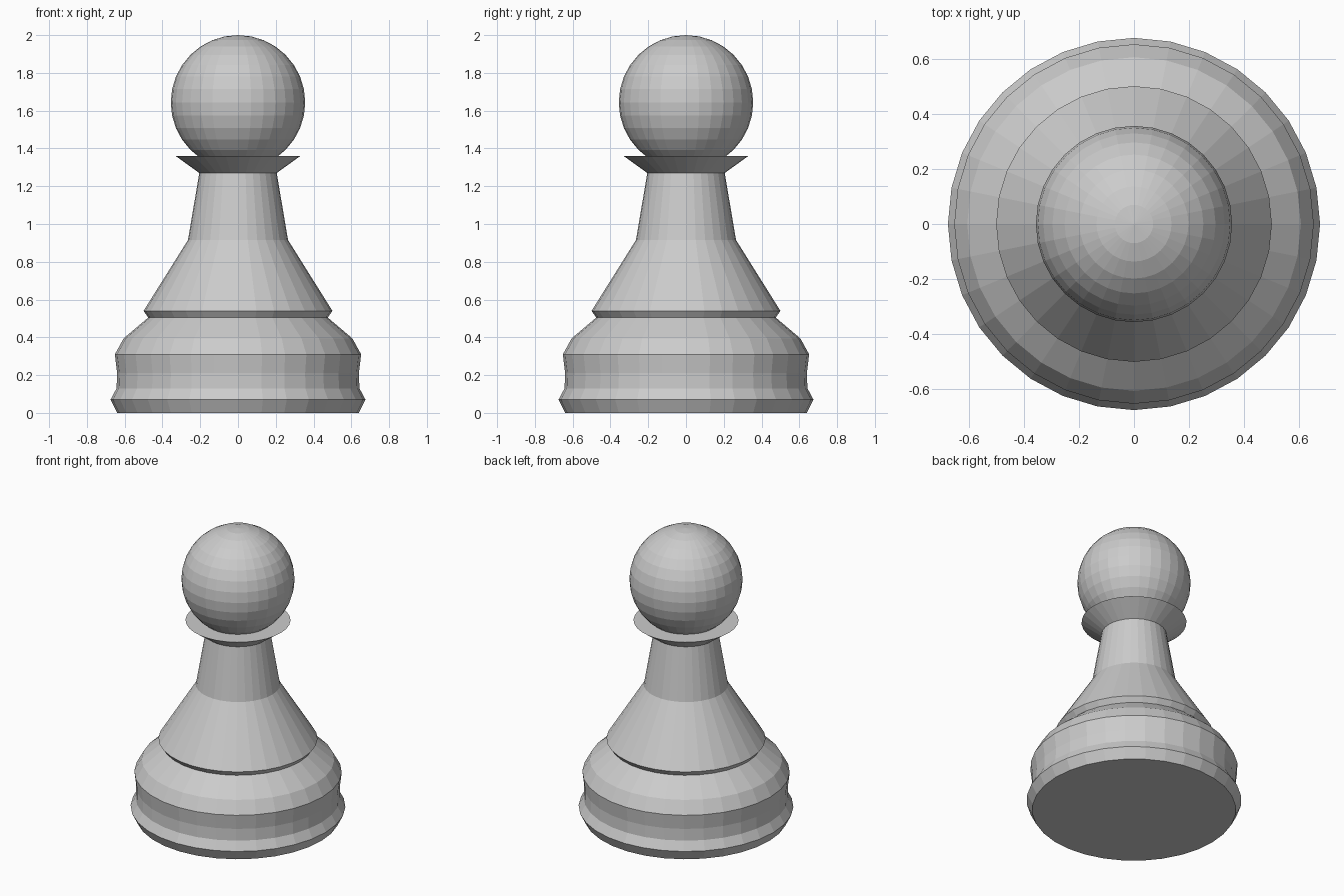
import bpy, bmesh, math
from mathutils import Matrix

if "Cube" in bpy.data.objects:
    bpy.data.objects.remove(bpy.data.objects["Cube"])

SIDES = 32


def finish(name, bm):
    bmesh.ops.recalc_face_normals(bm, faces=bm.faces)
    mesh = bpy.data.meshes.new(name)
    bm.to_mesh(mesh)
    bm.free()
    obj = bpy.data.objects.new(name, mesh)
    bpy.context.collection.objects.link(obj)
    return obj


def lathe(name, profile):
    """Stack rings of (radius, height) and cap both ends."""
    bm = bmesh.new()
    rings = []
    for r, z in profile:
        rings.append([bm.verts.new((r * math.cos(2 * math.pi * i / SIDES),
                                    r * math.sin(2 * math.pi * i / SIDES), z))
                      for i in range(SIDES)])
    for low, high in zip(rings, rings[1:]):
        for i in range(SIDES):
            j = (i + 1) % SIDES
            bm.faces.new((low[i], low[j], high[j], high[i]))
    bm.faces.new(rings[0][::-1])
    bm.faces.new(rings[-1])
    return finish(name, bm)


# Body: foot, waist band, shoulder, skirt, neck and flared collar
lathe("pawn_body", [
    (0.64, 0.0), (0.675, 0.07), (0.643, 0.13), (0.64, 0.21),
    (0.652, 0.31), (0.605, 0.395), (0.475, 0.505),
    (0.50, 0.54), (0.265, 0.915), (0.205, 1.27), (0.33, 1.36),
])

# Round head, sunk into the collar
head = bmesh.new()
bmesh.ops.create_uvsphere(head, u_segments=SIDES, v_segments=16, radius=0.356,
                          matrix=Matrix.Translation((0, 0, 1.644)))
finish("pawn_head", head)
